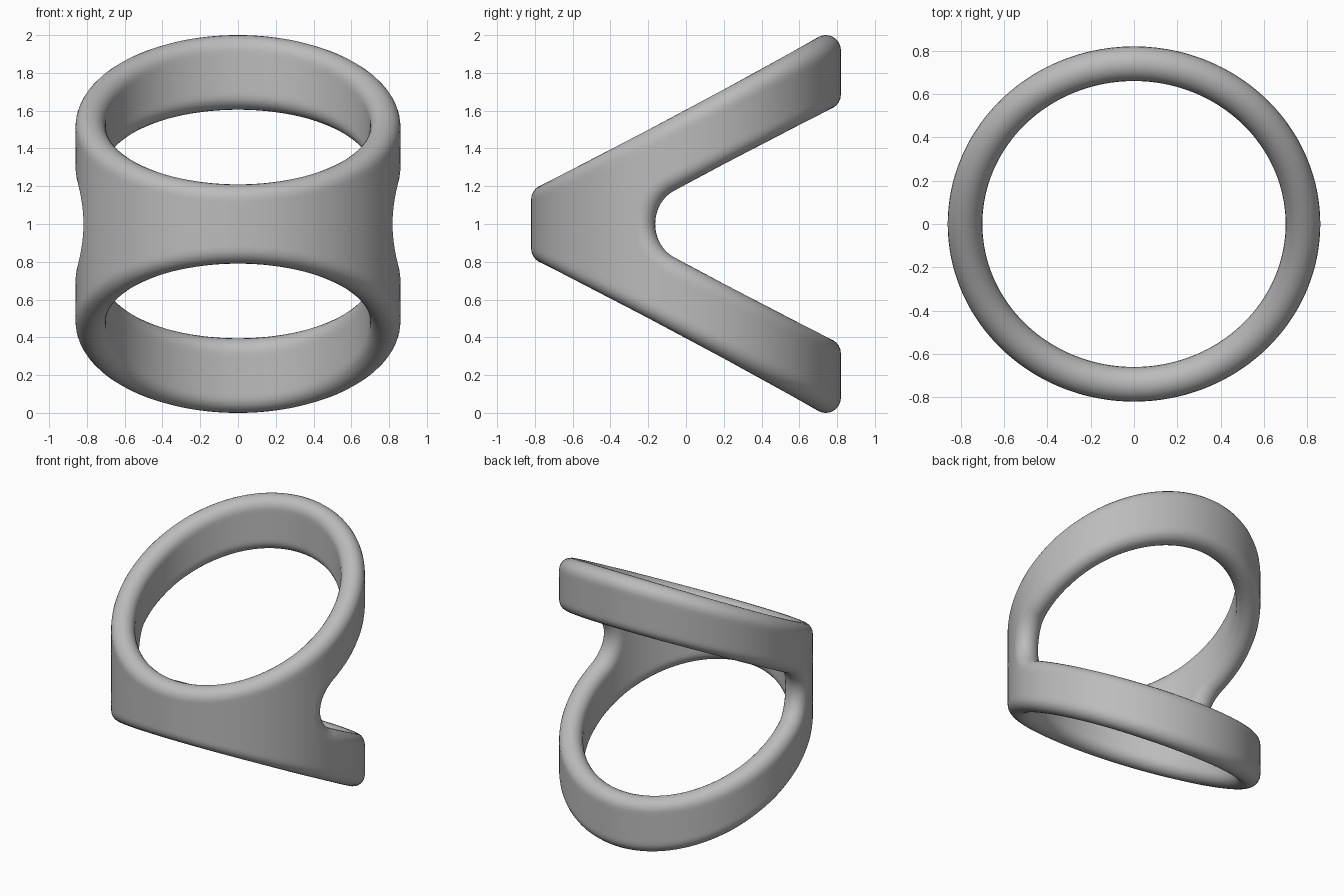
import bpy, bmesh
from math import sin, cos, pi, acos, radians, hypot

cube = bpy.data.objects.get("Cube")
if cube:
    bpy.data.objects.remove(cube, do_unlink=True)

RX, RY = 0.78, 0.74        # middle of the wall
HALF = 0.08                # half wall thickness, also the edge rounding
R = 0.76                   # mean radius for unrolled lengths
SLOPE = 0.534              # tilt of the two bands
TOP, NOTCH = 0.605, 0.21   # band edge heights above the middle at y = 0
FILLET = 0.204             # rounding of the fork
FORK_Y = 0.039             # centre of the fork rounding
SHEET, ROUND = 10, 12      # steps across the wall and around an edge


def wall_point(theta, z, depth):
    """Unrolled wall position to space; theta runs from front to back."""
    return ((RX + depth) * sin(theta), -(RY + depth) * cos(theta), z)


def band_edge(theta, height, side):
    """Edge of a tilted band with its normal pointing into the wall."""
    g = SLOPE * RY * sin(theta) / R
    n = hypot(g, 1)
    return theta, height - SLOPE * RY * cos(theta), -side * g / n, side / n


def edge_point(edge, a):
    """Point on the rounded edge, a = 90 degrees at the outer face."""
    theta, z, ns, nz = edge
    inset = HALF * (1 - cos(a))
    return theta + ns * inset / R, z + nz * inset, HALF * sin(a)


def spread(a, b, n):
    return [a + (b - a) * i / n for i in range(n)]


# Matching lower and upper edges for columns running front to back
tip = acos((FILLET - FORK_Y) / RY)
FRONT, ARC, REAR = 36, 16, 60
lower = [(t + HALF / R, 0, -1, 0) for t in spread(0, tip - HALF / R, FRONT)]
for phi in spread(0, radians(62), ARC):
    y, z = FORK_Y - FILLET * cos(phi), FILLET * sin(phi)
    lower.append((acos(-y / RY), z, -cos(phi), sin(phi)))
join = acos(-(FORK_Y - FILLET * cos(radians(62))) / RY)
lower += [band_edge(t, NOTCH, 1) for t in spread(join, pi, REAR) + [pi]]
upper_angles = spread(0, 1.15, FRONT) + spread(1.15, 1.36, ARC) + spread(1.36, pi, REAR) + [pi]
upper = [band_edge(t, TOP, -1) for t in upper_angles]


def section(low, up):
    """Closed loop: outer face up, top edge, inner face down, lower edge."""
    loop = []
    for side in (1, -1):
        a, b = edge_point(low, side * pi / 2), edge_point(up, side * pi / 2)
        start, end, edge = (a, b, up) if side == 1 else (b, a, low)
        loop += [tuple(p + (q - p) * i / SHEET for p, q in zip(start, end)) for i in range(SHEET)]
        loop += [edge_point(edge, side * (pi / 2 - pi * i / ROUND)) for i in range(ROUND)]
    return [wall_point(*p) for p in loop]


# One quarter of the double ring, skinned between neighbouring sections
bm = bmesh.new()
columns = [[bm.verts.new(p) for p in section(l, u)] for l, u in zip(lower, upper)]
count = len(columns[0])
open_from = 2 * SHEET + ROUND
for k, (a, b) in enumerate(zip(columns, columns[1:])):
    for i in range(count):
        if k < FRONT and i >= open_from:
            continue        # the solid front has no lower edge
        j = (i + 1) % count
        bm.faces.new((a[i], b[i], b[j], a[j]))
bmesh.ops.delete(bm, geom=[v for v in bm.verts if not v.link_faces], context='VERTS')
bmesh.ops.recalc_face_normals(bm, faces=bm.faces)
mesh = bpy.data.meshes.new("forked_double_ring")
bm.to_mesh(mesh)
bm.free()

ring = bpy.data.objects.new("forked_double_ring", mesh)
ring.location.z = 1
bpy.context.collection.objects.link(ring)

# Mirror left to right and top to bottom
mirror = ring.modifiers.new("Mirror", 'MIRROR')
mirror.use_axis = (True, False, True)
mirror.merge_threshold = 0.0005

# Plain grey metal
grey = bpy.data.materials.new("plain_grey")
grey.use_nodes = True
colour = (0.5, 0.5, 0.5, 1)
grey.diffuse_color = colour
grey.node_tree.nodes["Principled BSDF"].inputs["Base Color"].default_value = colour
mesh.materials.append(grey)

bpy.ops.object.select_all(action='DESELECT')
ring.select_set(True)
bpy.context.view_layer.objects.active = ring
bpy.ops.object.shade_smooth_by_angle(angle=radians(40))
